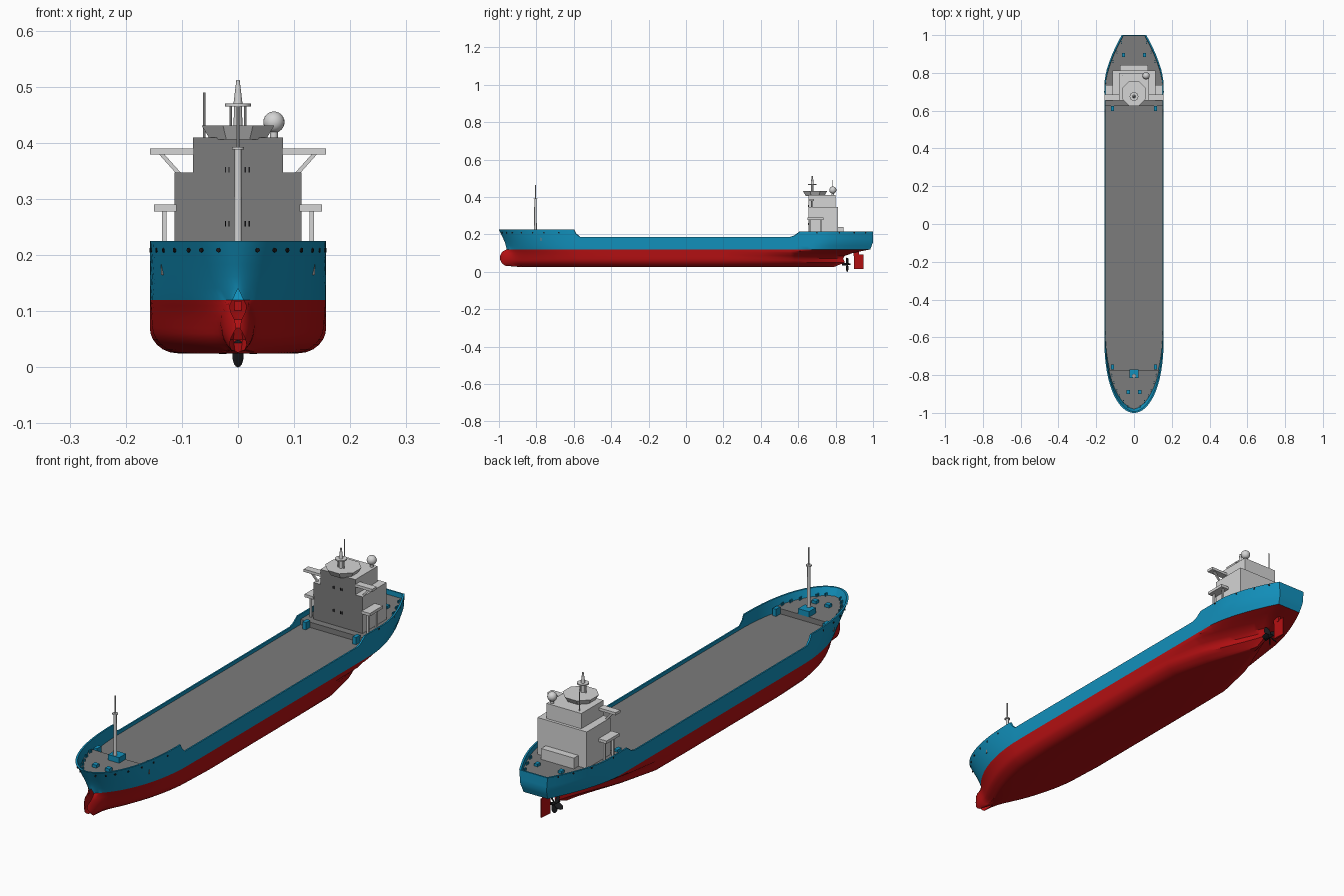
import bpy, bmesh, math
from mathutils import Matrix, Vector

if "Cube" in bpy.data.objects:
    bpy.data.objects.remove(bpy.data.objects["Cube"])


def mat(name, *c):
    m = bpy.data.materials.new(name)
    m.diffuse_color = (*c, 1)
    m.use_nodes = True
    m.node_tree.nodes["Principled BSDF"].inputs["Base Color"].default_value = m.diffuse_color
    return m


BLUE = mat("hull_blue", 0.006, 0.28, 0.50)
RED = mat("bottom_red", 0.45, 0.005, 0.006)
DECK = mat("deck_grey", 0.20, 0.20, 0.20)
LIGHT = mat("light_grey", 0.66, 0.66, 0.66)
BLACK = mat("black", 0.01, 0.01, 0.012)


def finish(name, bm, *mats):
    me = bpy.data.meshes.new(name)
    bm.to_mesh(me)
    bm.free()
    ob = bpy.data.objects.new(name, me)
    bpy.context.collection.objects.link(ob)
    for m in mats:
        me.materials.append(m)
    return ob


def box(name, x0, x1, y0, y1, z0, z1, m, front=None):
    bm = bmesh.new()
    bmesh.ops.create_cube(bm, size=1)
    for v in bm.verts:
        v.co = ((x0 + x1) / 2 + v.co.x * (x1 - x0), (y0 + y1) / 2 + v.co.y * (y1 - y0),
                (z0 + z1) / 2 + v.co.z * (z1 - z0))
    bm.normal_update()
    mats = [m]
    if front:
        mats.append(front)
        for f in bm.faces:
            f.material_index = int(f.normal.y < -0.5)
    return finish(name, bm, *mats)


def rod(name, a, b, r0, r1, m, seg=12, turn=0.0):
    a, b = Vector(a), Vector(b)
    d = b - a
    bm = bmesh.new()
    bmesh.ops.create_cone(bm, cap_ends=True, segments=seg, radius1=r0, radius2=r1, depth=d.length)
    rot = d.to_track_quat('Z', 'Y').to_matrix().to_4x4() @ Matrix.Rotation(turn, 4, 'Z')
    bm.transform(Matrix.Translation((a + b) / 2) @ rot)
    return finish(name, bm, m)


def interp(table, t):
    t = min(max(t, table[0][0]), table[-1][0])
    for p, q in zip(table, table[1:]):
        if t <= q[0]:
            k = (t - p[0]) / (q[0] - p[0])
            return [u + (v - u) * k for u, v in zip(p[1:], q[1:])]


# Hull form: height, stem y, entry length, entry power, stern y, stern half width, run length, run power
FORM = [(.025, -.90, .50, .90, .790, .005, .45, 1.3),
        (.050, -.94, .50, .90, .850, .008, .45, 1.3),
        (.080, -.95, .48, .90, .835, .006, .42, 1.2),
        (.100, -.955, .46, .85, .890, .020, .36, 1.0),
        (.120, -.957, .44, .75, .985, .055, .32, 1.0),
        (.160, -.97, .42, .62, 1.00, .060, .28, 1.0),
        (.220, -1.0, .40, .50, 1.00, .065, .26, 1.0)]
SHEER = [(-1, .225), (-.6, .225), (-.59, .205), (-.57, .187), (.56, .187), (.58, .193), (.61, .215), (1, .215)]


def bulb(z):
    return math.sqrt(max(0, 1 - ((z - .075) / .048) ** 2))


def ends(z):
    f = interp(FORM, z)
    c = bulb(z)
    return min(f[0], -.94 - .055 * c) if c > 0 else f[0], f[3]


def half(y, z):
    ym, le, be, ye, we, lr, br = interp(FORM, z)
    beam = .157 if z >= .07 else .107 + .05 * math.sqrt(max(0, 1 - ((.07 - z) / .045) ** 2))
    u = min(max((y - ym) / le, 0), 1)
    w = beam * (1 - (1 - u) ** 2.3) ** be
    v = min(max((ye - y) / lr, 0), 1)
    w = min(w, we + (beam - we) * (1 - (1 - v) ** 1.6) ** br)
    s = max(0, 1 - ((y + .94) / .055) ** 2) if y < -.94 else max(0, 1 - (y + .94) / .3) ** 2
    b = .03 * bulb(z) * math.sqrt(s)
    return (w ** 3 + b ** 3) ** (1 / 3)


# Hull: waterlines lofted from stem to stern, with bulwark rim and inner wall
levels = [.025, .027, .032, .04, .05, .06, .07, .085, .1, .11, .12, .14, .16, .18, .2, .22]
MID = [-.6, -.59, -.57, -.4, -.2, 0, .2, .4, .56, .58, .61, .65]


def station(j, z):
    ys, ye = ends(z)
    if j < 22:
        return ys + (-.62 - ys) * (j / 21) ** 2
    if j < 22 + len(MID):
        return MID[j - 22]
    return .65 + (ye - .65) * (j - 21 - len(MID)) / 12


def hull_point(j, lv):
    y = station(j, lv)
    z = lv if lv <= .12 else .12 + (lv - .12) * 10 * (interp(SHEER, y)[0] - .12)
    return half(y, lv), y, z


bm = bmesh.new()
cols = []
for j in range(34 + len(MID)):
    pts = [hull_point(j, lv) for lv in levels]
    for lv in (.22, .165):
        w, y, z = hull_point(j, lv)
        pts.append((max(w - .006, 0), y * .994, z))
    cols.append([[bm.verts.new((s * w, y, z)) for w, y, z in pts] for s in (1, -1)])
for a, b in zip(cols, cols[1:]):
    ra, rb = a[0][::-1] + a[1], b[0][::-1] + b[1]
    for i in range(len(ra) - 1):
        bm.faces.new((ra[i], ra[i + 1], rb[i + 1], rb[i]))
R, L = cols[-1]
for i in range(len(R) - 1):
    bm.faces.new((R[i], R[i + 1], L[i + 1], L[i]))
bmesh.ops.remove_doubles(bm, verts=bm.verts, dist=.0002)
bmesh.ops.recalc_face_normals(bm, faces=bm.faces)
for f in bm.faces:
    f.material_index = int(f.calc_center_median().z < .12)
finish("hull", bm, BLUE, RED)


# Decks following the hull outline
def deck(name, y0, y1, z):
    bm = bmesh.new()
    n = 40
    ys = [y0 + (y1 - y0) * (i / n) ** 1.5 for i in range(n + 1)]
    right = [(max(half(y, z) - .004, .001), y, z) for y in ys]
    f = bm.faces.new([bm.verts.new(p) for p in right + [(-x, y, q) for x, y, q in right[::-1]]])
    if f.normal.z < 0:
        f.normal_flip()
    finish(name, bm, DECK)


deck("main_deck", -.80, .65, .173)
deck("fore_deck", ends(.195)[0] + .008, -.772, .195)
deck("stern_deck", .625, .995, .195)
box("fore_deck_step", -.137, .137, -.777, -.772, .165, .195, DECK)
box("stern_deck_step", -.152, .152, .625, .63, .165, .195, DECK)

# Deck fittings: stairs, bollards and fairleads on both sides
for s in (1, -1):
    for y in (-.757, .612):
        box("deck_stair", s * .115 - .008, s * .115 + .008, y - .014, y + .014, .173, .203, BLUE)
    for y in (-.965, -.94, -.91, -.88, -.84, -.80, .86, .91, .96):
        x = s * (half(y, .195) - .017)
        for d in (-.005, .005):
            rod("bollard", (x, y + d, .194), (x, y + d, .206), .003, .003, BLUE, 8)
    for y in (-.985, -.96, -.93, -.88, -.82, -.76, -.68, .70, .82, .90, .96):
        x = half(y, .21)
        k = (half(y + .004, .21) - half(y - .004, .21)) / .008
        n = Vector((s, -k, 0)).normalized()
        p = Vector((s * x, y, .209))
        rod("fairlead", p - n * .002, p + n * .001, .004, .004, BLACK, 10)
    box("winch", s * .03 - .01, s * .03 + .01, -.90, -.88, .195, .207, BLUE)
    box("stern_winch", s * .055 - .008, s * .055 + .008, .885, .905, .195, .206, BLUE)

# Foremast
box("foremast_base", -.025, .025, -.815, -.77, .195, .218, BLUE)
rod("foremast", (0, -.805, .2), (0, -.805, .39), .0075, .006, LIGHT)
rod("foremast_platform", (0, -.805, .388), (0, -.805, .393), .011, .011, LIGHT)
rod("foremast_pole", (0, -.805, .39), (0, -.805, .465), .003, .0025, LIGHT, 8)

# Superstructure
box("lower_house", -.113, .113, .655, .812, .194, .347, LIGHT, DECK)
box("upper_house", -.08, .08, .6545, .80, .34, .41, LIGHT, DECK)
box("aft_house", -.075, .075, .81, .842, .194, .24, LIGHT)
for s in (1, -1):
    a, b = sorted((s * .075, s * .157))
    box("bridge_wing", a, b, .655, .685, .379, .39, LIGHT)
    rod("wing_brace", (s * .105, .672, .345), (s * .138, .672, .382), .005, .005, LIGHT, 4, math.pi / 4)
    a, b = sorted((s * .11, s * .15))
    box("side_platform", a, b, .65, .735, .278, .29, LIGHT)
    for y in (.665, .72):
        box("platform_post", s * .131 - .004, s * .131 + .004, y - .004, y + .004, .194, .28, LIGHT)
for z in (.352, .256):
    for x in (-.022, -.016, .013, .02):
        box("front_window", x - .001, x + .001, .652, .656, z - .005, z + .005, BLACK)

# Flared eight-sided bridge top, radar mast, antenna and dome
rod("bridge_top", (0, .69, .406), (0, .69, .431), .054, .07, LIGHT, 8, math.pi / 8)
rod("radar_mast_base", (0, .675, .43), (0, .675, .465), .008, .007, LIGHT)
rod("radar_platform", (0, .675, .465), (0, .675, .470), .023, .023, LIGHT, 16)
rod("radar_mast_top", (0, .675, .47), (0, .675, .512), .008, .003, LIGHT)
for s in (1, -1):
    rod("radar_mast_leg", (s * .013, .675, .43), (s * .013, .675, .466), .0025, .0025, LIGHT, 8)
rod("antenna", (-.06, .785, .41), (-.06, .785, .49), .002, .002, LIGHT, 8)
rod("dome_stand", (.064, .785, .405), (.064, .785, .425), .007, .007, LIGHT)
bm = bmesh.new()
bmesh.ops.create_uvsphere(bm, u_segments=20, v_segments=12, radius=.019,
                          matrix=Matrix.Translation((.064, .785, .437)))
finish("radar_dome", bm, LIGHT)

# Propeller and rudder
bm = bmesh.new()
for i in range(5):
    bmesh.ops.create_uvsphere(bm, u_segments=12, v_segments=8, radius=1, matrix=(
        Matrix.Translation((0, .862, .041)) @ Matrix.Rotation(math.tau * i / 5, 4, 'Y')
        @ Matrix.Translation((0, 0, -.021)) @ Matrix.Rotation(.6, 4, 'Z') @ Matrix.Diagonal((.012, .002, .02, 1))))
finish("propeller_blades", bm, BLACK)
rod("propeller_hub", (0, .835, .041), (0, .88, .041), .008, .004, BLACK)
rudder = box("rudder", -.006, .006, .897, .95, .014, .092, RED)
for v in rudder.data.vertices:
    if v.co.y > .94:
        v.co.x *= .3
box("rudder_horn", -.006, .006, .895, .925, .085, .118, RED)

# Smooth shading with sharp edges kept
bpy.ops.object.select_all(action='SELECT')
bpy.context.view_layer.objects.active = bpy.data.objects["hull"]
bpy.ops.object.shade_smooth_by_angle(angle=math.radians(35))
